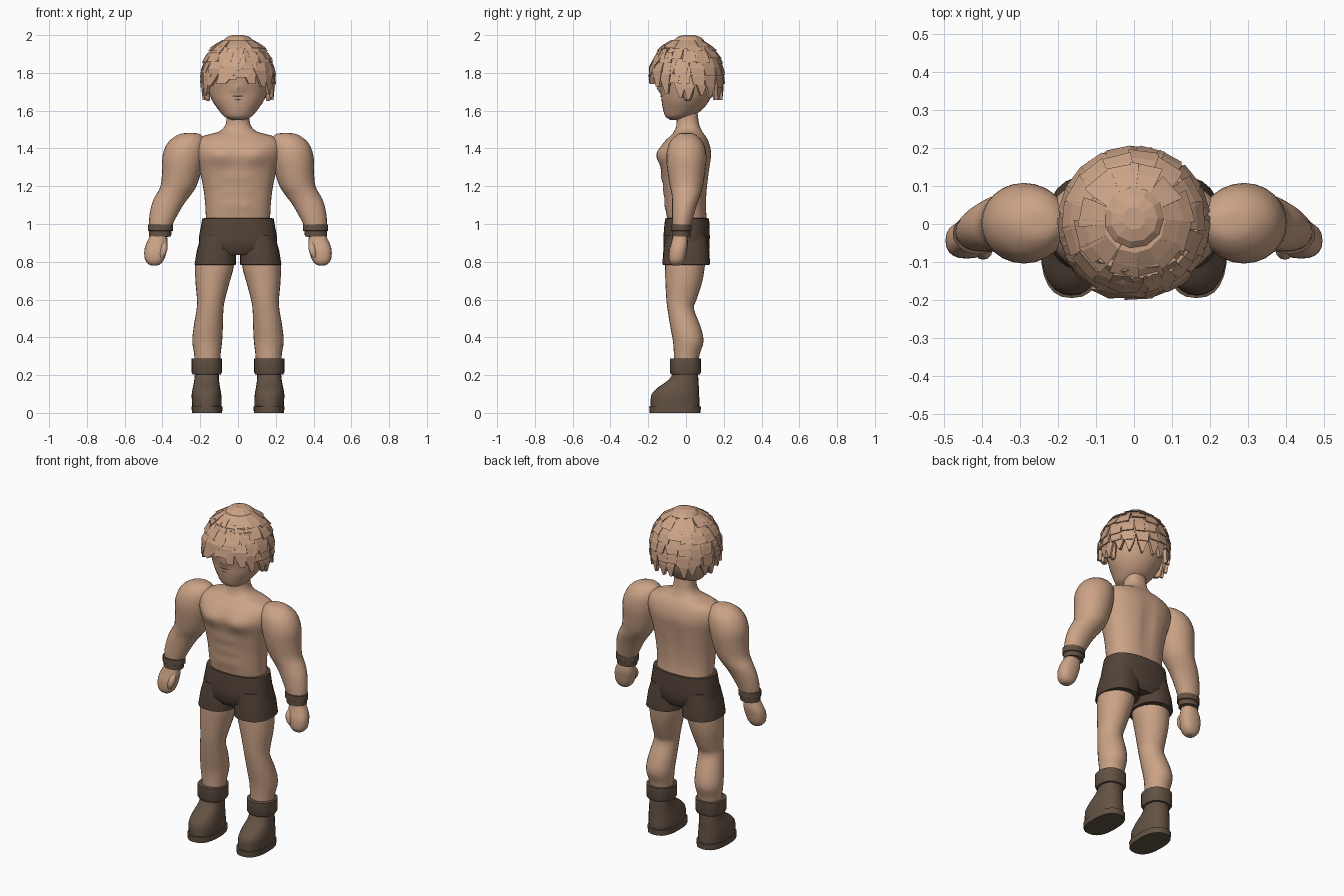
import bpy, bmesh, math, random
from mathutils import Vector
from mathutils.bvhtree import BVHTree

random.seed(4)


def material(name, rgb):
    m = bpy.data.materials.new(name)
    m.diffuse_color = (*rgb, 1)
    return m


SKIN = material("tan_skin", (0.60, 0.365, 0.24))
SHORTS = material("dark_brown_cloth", (0.085, 0.056, 0.039))
LEATHER = material("brown_leather", (0.125, 0.084, 0.057))
DARK = material("dark_face_detail", (0.10, 0.05, 0.035))


def finish(name, bm, mat, smooth=40):
    bmesh.ops.recalc_face_normals(bm, faces=bm.faces)
    me = bpy.data.meshes.new(name)
    bm.to_mesh(me)
    bm.free()
    ob = bpy.data.objects.new(name, me)
    bpy.context.collection.objects.link(ob)
    me.materials.append(mat)
    if smooth:
        bpy.ops.object.select_all(action='DESELECT')
        bpy.context.view_layer.objects.active = ob
        ob.select_set(True)
        bpy.ops.object.shade_smooth_by_angle(angle=math.radians(smooth))
    return ob


def refine(rings, k):
    """Smooth in-between rings (Catmull-Rom)."""
    out = []
    n = len(rings)
    for i in range(n - 1):
        p = [rings[max(0, min(n - 1, i + d))] for d in (-1, 0, 1, 2)]
        for j in range(k):
            t = j / k
            out.append([0.5 * (2 * b + (c - a) * t + (2 * a - 5 * b + 4 * c - d) * t * t
                               + (3 * b - a - 3 * c + d) * t ** 3) for a, b, c, d in zip(*p)])
    return out + [list(rings[-1])]


def loft(name, rings, mat, sides=24, k=3, power=2.0, mirror=1, shape=None, smooth=40):
    """Stack of rings (cx, cy, z, rx, ry) joined into a closed skin."""
    bm = bmesh.new()
    loops = []
    for cx, cy, z, rx, ry in (refine(rings, k) if k > 1 else rings):
        loop = []
        for i in range(sides):
            a = 2 * math.pi * i / sides
            c, s = math.cos(a), math.sin(a)
            x = cx + rx * math.copysign(abs(c) ** (2 / power), c)
            y = cy + ry * math.copysign(abs(s) ** (2 / power), s)
            if shape:
                y += shape(x, y, z)
            loop.append(bm.verts.new((x * mirror, y, z)))
        loops.append(loop)
    for a, b in zip(loops, loops[1:]):
        for i in range(sides):
            j = (i + 1) % sides
            bm.faces.new((a[i], a[j], b[j], b[i]))
    bm.faces.new(loops[0])
    bm.faces.new(loops[-1])
    return finish(name, bm, mat, smooth)


def bump(v, centre, width):
    return math.exp(-((v - centre) / width) ** 2)


# Torso with chest, stomach and spine relief
def muscles(x, y, z):
    if y > 0:
        return -0.012 * bump(x, 0, 0.03) * bump(z, 1.25, 0.16)
    chest = 0.024 * bump(abs(x), 0.09, 0.07) * bump(z, 1.365, 0.05)
    abs_ = sum(0.007 * bump(abs(x), 0.04, 0.025) * bump(z, h, 0.024) for h in (1.10, 1.17, 1.245))
    return -chest - abs_


loft("torso", [(0, .01, 1.00, .17, .105), (0, 0, 1.08, .172, .108), (0, -.002, 1.18, .182, .115),
               (0, -.003, 1.28, .203, .128), (0, -.002, 1.37, .228, .137), (0, .003, 1.43, .225, .12),
               (0, .01, 1.465, .185, .095), (0, .012, 1.49, .10, .075), (0, .01, 1.53, .065, .06),
               (0, .005, 1.60, .06, .055)], SKIN, sides=48, k=5, power=2.3, shape=muscles)

# Head, with a small nose
head = loft("head", [(0, -.055, 1.55, .028, .025), (0, -.042, 1.567, .07, .065),
                     (0, -.02, 1.60, .10, .10), (0, -.004, 1.65, .135, .125),
                     (0, .004, 1.70, .155, .138), (0, .004, 1.78, .168, .155),
                     (0, .004, 1.86, .165, .155), (0, .004, 1.92, .13, .13),
                     (0, .004, 1.955, .05, .05)], SKIN, sides=32, k=4,
            shape=lambda x, y, z: -.018 * bump(x, 0, .018) * bump(z, 1.715, .018) if y < 0 else 0)

# Mouth and eyes as thin plates laid on the face
tree = BVHTree.FromPolygons([v.co for v in head.data.vertices],
                            [p.vertices for p in head.data.polygons])


def face_plate(name, cx, cz, w, h):
    bm = bmesh.new()
    rows = []
    for i in range(7):
        t = i / 3 - 1
        hh = h * (1 - .7 * t * t)
        row = []
        for s in (-1, 1):
            x, z = cx + w * t, cz + s * hh
            hit = tree.ray_cast(Vector((x, -1, z)), Vector((0, 1, 0)))[0]
            row.append(bm.verts.new((x, hit.y - .003, z)))
        rows.append(row)
    for a, b in zip(rows, rows[1:]):
        bm.faces.new((a[0], b[0], b[1], a[1]))
    finish(name, bm, DARK, 0)


face_plate("upper_lip", 0, 1.677, .032, .004)
face_plate("lower_lip", 0, 1.658, .02, .003)

# Hair: radius by height, then faceted locks laid over it in tiers
HAIR = [(1.64, .172), (1.70, .186), (1.76, .191), (1.82, .189), (1.88, .172),
        (1.93, .14), (1.965, .10), (1.99, .055), (2.0, .02)]


def radius(z):
    for (z0, r0), (z1, r1) in zip(HAIR, HAIR[1:]):
        if z <= z1:
            return r0 + (r1 - r0) * (z - z0) / (z1 - z0)
    return .02


def lock(bm, a0, z0, a1, z1, w0, w1, lift0=.0, lift1=.012, thick=.02):
    secs = []
    for t in (0, .55, 1):
        a, z = a0 + (a1 - a0) * t, z0 + (z1 - z0) * t
        w = w0 + (w1 - w0) * t ** 2.2
        lift = lift0 + (lift1 - lift0) * t
        pts = []
        for s, d in ((-1, 0), (1, 0), (1, -thick), (-1, -thick)):
            r = radius(z) + lift + d
            ang = a + s * w / 2
            pts.append(bm.verts.new((r * math.sin(ang), .005 - r * math.cos(ang), z)))
        secs.append(pts)
    for p, q in zip(secs, secs[1:]):
        for i in range(4):
            j = (i + 1) % 4
            bm.faces.new((p[i], p[j], q[j], q[i]))
    bm.faces.new(secs[0])
    bm.faces.new(secs[-1])


bm = bmesh.new()
for count, top, low, taper, gap in ((12, 1.975, 1.925, .95, 0), (15, 1.94, 1.865, .9, 0),
                                    (17, 1.88, 1.79, .8, .75), (17, 1.84, 1.735, .75, 1.0),
                                    (19, 1.80, 1.67, .15, 1.05)):
    step = 2 * math.pi / count
    for i in range(count):
        a = (i + .5) * step - math.pi + random.uniform(-.05, .05)
        if abs(a) < gap:
            continue
        lock(bm, a, top, a + random.uniform(-.06, .06), low + random.uniform(-.015, .015),
             step * 1.12, step * taper * 1.1)
finish("hair_tiers", bm, SKIN, 0)

# Swept fringe over the forehead
bm = bmesh.new()
for a0, z0, a1, z1, w0, w1, lift in (
        (.15, 1.945, -.45, 1.745, .75, .25, .018), (.55, 1.93, .05, 1.775, .60, .35, .012),
        (-.45, 1.94, -.85, 1.73, .60, .12, .014), (.55, 1.92, .72, 1.725, .50, .12, .016),
        (.2, 1.93, .38, 1.74, .50, .18, .010), (-.1, 1.93, -.2, 1.765, .55, .30, .008),
        (-.85, 1.91, -1.05, 1.69, .45, .08, .014), (.85, 1.91, 1.0, 1.69, .45, .08, .014)):
    lock(bm, a0, z0, a1, z1, w0, w1, .01, lift + .004)
finish("hair_fringe", bm, SKIN, 0)

loft("hair_cap", [(0, .005, z, radius(z) - .012, radius(z) - .012)
                  for z in (1.79, 1.82, 1.88, 1.93, 1.965)], SKIN, sides=14, k=1, smooth=0)
loft("hair_crown", [(0, .015, 1.95, .07, .07), (0, .015, 1.972, .082, .082), (0, .015, 1.99, .062, .062),
                    (0, .015, 2.0, .03, .03)], SKIN, sides=11, k=1, smooth=0)

# Shorts: waist section
loft("shorts_waist", [(0, .003, .835, .12, .10), (0, .002, .87, .205, .122), (0, .003, .93, .207, .123),
                      (0, .005, 1.0, .194, .119), (0, .006, 1.03, .189, .116),
                      (0, .006, 1.031, .168, .10)], SHORTS, sides=32, k=1, power=2.4)

for side, m in (("right", -1), ("left", 1)):
    # Ears
    loft(side + "_ear", [(.158, .01, 1.652, .008, .012), (.163, .01, 1.67, .016, .022),
                         (.168, .012, 1.72, .02, .032), (.168, .014, 1.76, .014, .024)],
         SKIN, sides=12, mirror=m)
    # Arms
    loft(side + "_arm", [(.252, .002, 1.482, .02, .02), (.257, .002, 1.472, .062, .05),
                         (.272, .002, 1.43, .10, .09), (.288, .002, 1.36, .112, .106),
                         (.298, .002, 1.28, .104, .10), (.315, .002, 1.20, .095, .087),
                         (.345, 0, 1.15, .092, .075), (.374, -.008, 1.10, .084, .065),
                         (.40, -.018, 1.03, .07, .055), (.413, -.025, .97, .055, .046),
                         (.42, -.03, .93, .045, .04)], SKIN, mirror=m)
    # Wristbands
    loft(side + "_wristband", [(.410, -.025, .999, .05, .04), (.410, -.025, .998, .067, .055),
                               (.410, -.025, .965, .067, .055), (.411, -.025, .962, .06, .05),
                               (.412, -.026, .935, .058, .049), (.412, -.026, .932, .04, .035)],
         LEATHER, k=1, mirror=m)
    # Fists with thumbs
    loft(side + "_hand", [(.418, -.03, .95, .04, .036), (.428, -.034, .90, .056, .044),
                          (.436, -.042, .86, .06, .047), (.442, -.048, .81, .05, .042),
                          (.443, -.05, .785, .028, .027), (.443, -.05, .78, .01, .01)],
         SKIN, sides=20, power=2.4, mirror=m)
    loft(side + "_thumb", [(.395, -.05, .91, .012, .014), (.392, -.068, .88, .019, .02),
                           (.398, -.076, .845, .019, .018), (.405, -.078, .82, .007, .007)],
         SKIN, sides=12, mirror=m)
    # Legs of the shorts
    loft(side + "_shorts_leg", [(.11, .002, .94, .085, .11), (.114, .002, .86, .104, .122),
                                (.12, .001, .785, .11, .126), (.12, .001, .782, .10, .11)],
         SHORTS, k=1, power=2.3, mirror=m)
    # Legs
    loft(side + "_leg", [(.122, -.003, .83, .10, .108), (.125, -.006, .77, .102, .105),
                         (.135, -.012, .69, .09, .097), (.143, -.024, .60, .074, .08),
                         (.148, -.028, .55, .071, .07), (.157, -.004, .46, .077, .08),
                         (.163, .012, .38, .079, .081), (.162, .004, .31, .07, .068),
                         (.162, 0, .24, .066, .062)], SKIN, mirror=m)
    # Boots: cuff, body and sole
    loft(side + "_boot_cuff", [(.165, -.003, .288, .066, .066), (.165, -.003, .287, .08, .082),
                               (.165, -.003, .215, .08, .082), (.165, -.003, .203, .074, .076),
                               (.165, -.003, .202, .05, .05)], LEATHER, k=1, power=2.4, mirror=m)
    loft(side + "_boot", [(.165, -.058, .03, .077, .13), (.165, -.058, .06, .079, .13),
                          (.167, -.056, .10, .078, .125), (.167, -.04, .135, .072, .108),
                          (.166, -.016, .17, .066, .082), (.165, -.003, .21, .063, .066),
                          (.165, -.003, .25, .06, .06)], LEATHER, power=2.3, mirror=m)
    loft(side + "_boot_sole", [(.164, -.058, 0, .08, .135), (.164, -.058, .034, .082, .137),
                               (.164, -.058, .036, .07, .12)], LEATHER, k=1, power=2.5, mirror=m)
